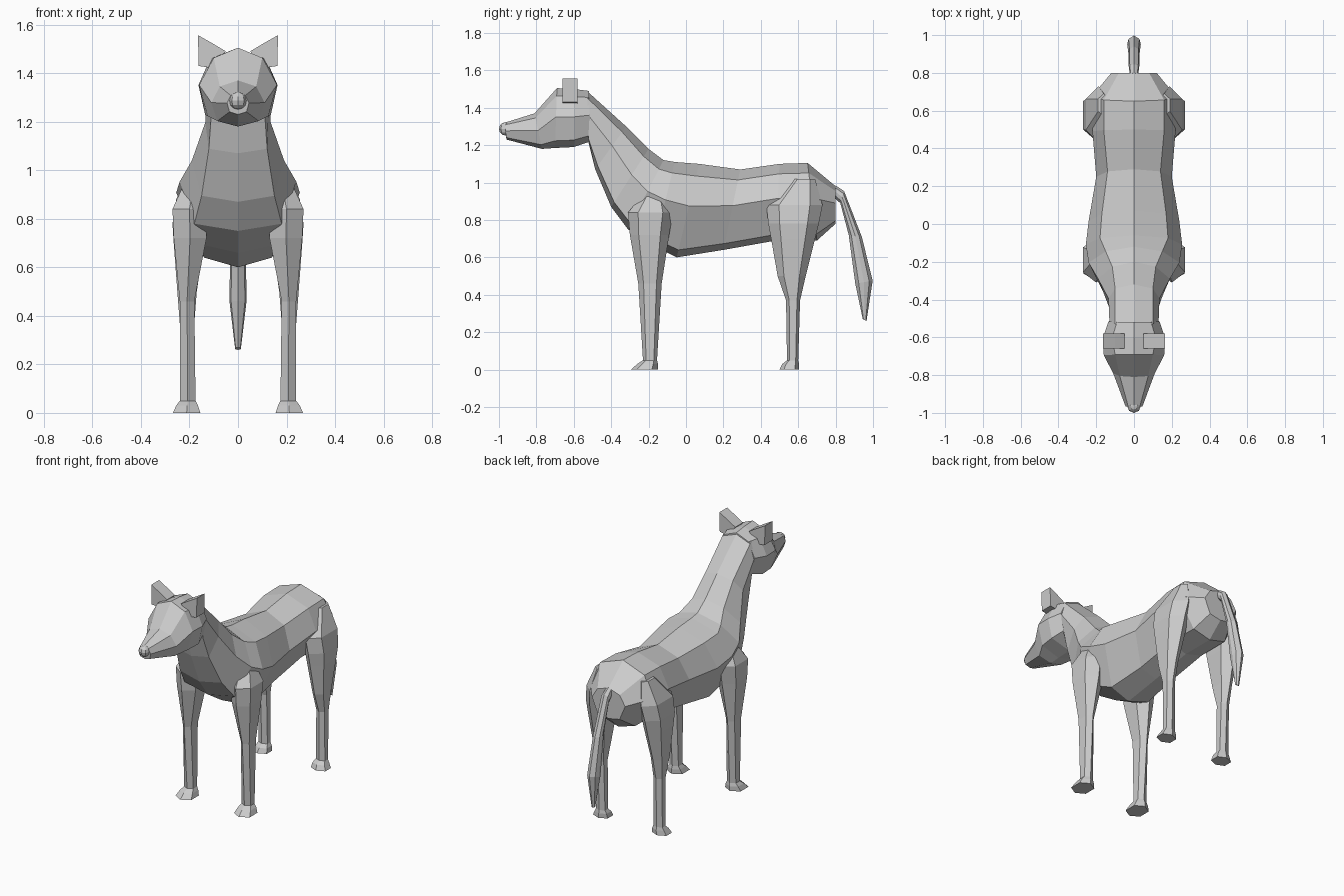
import bpy, bmesh, math


def loft(name, rings, mirror=False):
    """Skin a list of equal-length closed rings and cap both ends."""
    bm = bmesh.new()
    vs = [[bm.verts.new(p) for p in r] for r in rings]
    n = len(rings[0])
    for a, b in zip(vs, vs[1:]):
        for i in range(n):
            j = (i + 1) % n
            bm.faces.new((a[i], a[j], b[j], b[i]))
    bm.faces.new(vs[0])
    bm.faces.new(vs[-1])
    bmesh.ops.recalc_face_normals(bm, faces=bm.faces)
    me = bpy.data.meshes.new(name)
    bm.to_mesh(me)
    bm.free()
    ob = bpy.data.objects.new(name, me)
    bpy.context.collection.objects.link(ob)
    if mirror:
        ob.modifiers.new("mirror", "MIRROR").use_mirror_merge = False
    return ob


def section(top, bottom, widths, fracs):
    """Symmetric 8-point ring along the line from a top to a bottom (y, z) point."""
    half = [(0, 0)] + list(zip(widths, fracs)) + [(0, 1)]
    half += [(-w, f) for w, f in reversed(list(zip(widths, fracs)))]
    return [(w, top[0] + f * (bottom[0] - top[0]), top[1] + f * (bottom[1] - top[1]))
            for w, f in half]


# Torso and neck, from nape to rump
torso = [
    ((-.53, 1.49), (-.52, 1.21), (.10, .13, .11)),
    ((-.32, 1.30), (-.485, 1.07), (.10, .135, .12)),
    ((-.20, 1.18), (-.40, .87), (.115, .19, .15)),
    ((-.12, 1.12), (-.31, .75), (.15, .24, .18)),
    ((-.06, 1.11), (-.17, .66), (.18, .255, .16)),
    ((.07, 1.10), (-.05, .60), (.17, .24, .14)),
    ((.29, 1.07), (.20, .64), (.14, .20, .12)),
    ((.50, 1.10), (.48, .69), (.16, .22, .12)),
    ((.65, 1.105), (.70, .69), (.16, .225, .12)),
    ((.80, .98), (.80, .78), (.08, .12, .08)),
]
loft("body", [section(t, b, w, (.13, .45, .92)) for t, b, w in torso])

# Head, from nape to muzzle tip
head = [
    ((-.52, 1.49), (-.51, 1.22), (.09, .135, .11)),
    ((-.60, 1.50), (-.60, 1.19), (.115, .163, .135)),
    ((-.69, 1.505), (-.70, 1.185), (.10, .16, .125)),
    ((-.81, 1.37), (-.77, 1.18), (.075, .11, .085)),
    ((-.97, 1.32), (-.96, 1.23), (.03, .045, .035)),
]
loft("head", [section(t, b, w, (.13, .48, .88)) for t, b, w in head])

# Nose
bpy.ops.mesh.primitive_uv_sphere_add(segments=8, ring_count=6, radius=.036,
                                     location=(0, -.964, 1.287))
bpy.context.object.name = "nose"

# Ears: thin curved triangles extruded front to back
ear = [(.05, 1.49), (.10, 1.52), (.165, 1.557), (.162, 1.43), (.10, 1.42)]
loft("ears", [[(x, y, z) for x, z in ear] for y in (-.66, -.58)], mirror=True)


def leg_ring(z, y0, y1, x0, x1):
    """Horizontal six-sided ring filling a box in x and y."""
    cy, ry, cx, rx = (y0 + y1) / 2, (y1 - y0) / 2, (x0 + x1) / 2, (x1 - x0) / 2
    pts = [(0, -1), (1, -.55), (1, .55), (0, 1), (-1, .55), (-1, -.55)]
    return [(cx + rx * u, cy + ry * v, z) for u, v in pts]


# Front legs, shoulder to paw
front = [(.95, -.22, -.12, .14, .22), (.84, -.31, -.07, .13, .27),
         (.72, -.30, -.09, .13, .265), (.46, -.255, -.13, .18, .24),
         (.05, -.23, -.155, .175, .24), (.03, -.26, -.15, .165, .255),
         (0, -.295, -.15, .155, .268)]
loft("front_legs", [leg_ring(*r) for r in front], mirror=True)

# Hind legs, hip to paw
hind = [(1.02, .57, .69, .13, .19), (.88, .43, .73, .12, .255),
        (.78, .44, .71, .13, .27), (.70, .455, .69, .14, .265),
        (.50, .49, .64, .17, .25), (.37, .535, .61, .18, .24),
        (.05, .54, .60, .175, .24), (.03, .515, .605, .165, .25),
        (0, .50, .605, .16, .265)]
loft("hind_legs", [leg_ring(*r) for r in hind], mirror=True)

# Tail: (inner y, z), (outer y, z), half width
tail = [((.78, .93), (.80, .985), .022), ((.825, .89), (.845, .955), .028),
        ((.87, .72), (.94, .71), .03), ((.905, .46), (.998, .475), .036),
        ((.945, .27), (.965, .26), .012)]
loft("tail", [section(a, b, (w * .8, w, w * .8), (.2, .5, .8)) for a, b, w in tail])
